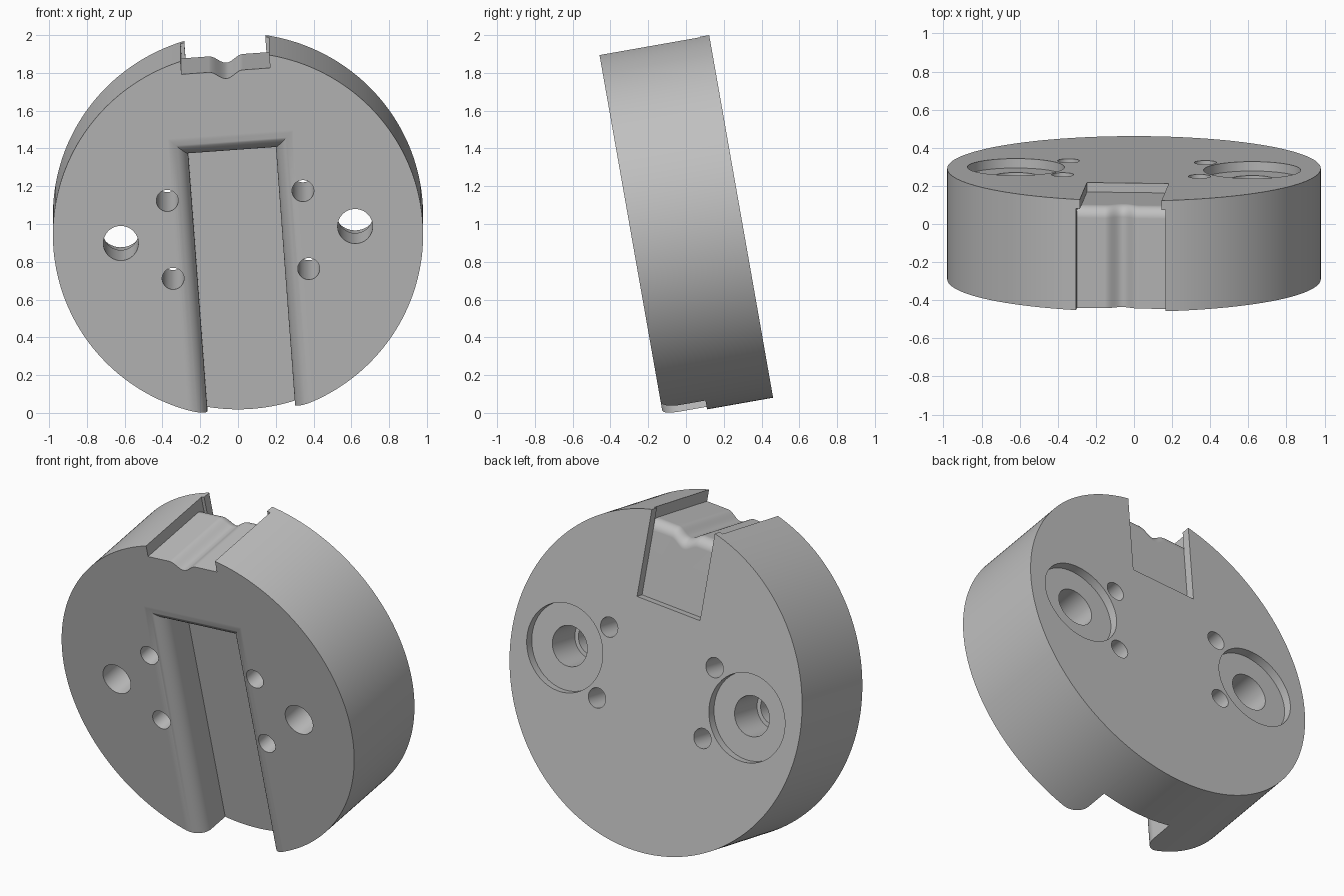
import bpy, bmesh, math
from mathutils import Matrix, Vector

if "Cube" in bpy.data.objects:
    bpy.data.objects.remove(bpy.data.objects["Cube"], do_unlink=True)

RADIUS, THICK = 0.98, 0.59
TILT, ROLL = math.radians(10), math.radians(4.2)


def loft(name, loops):
    """Closed solid through (depth, outline) pairs; depth runs from front face to back."""
    bm = bmesh.new()
    rings = [[bm.verts.new((x, y, -d)) for x, y in pts] for d, pts in loops]
    bm.faces.new(rings[0])
    bm.faces.new(rings[-1][::-1])
    for a, b in zip(rings, rings[1:]):
        for i in range(len(a)):
            j = (i + 1) % len(a)
            bm.faces.new((a[i], b[i], b[j], a[j]))
    bmesh.ops.recalc_face_normals(bm, faces=bm.faces)
    mesh = bpy.data.meshes.new(name)
    bm.to_mesh(mesh)
    bm.free()
    ob = bpy.data.objects.new(name, mesh)
    bpy.context.collection.objects.link(ob)
    return ob


def circle(x, y, r, n=48):
    return [(x + r * math.cos(math.tau * i / n), y + r * math.sin(math.tau * i / n))
            for i in range(n)]


def rect(half, low, high):
    return [(-half, low), (half, low), (half, high), (-half, high)]


def hole(x, y, r, start, end):
    return loft("hole_cutter", [(d, circle(x, y, r)) for d in (start, end)])


# Main disc
disc = loft("disc_body", [(d, circle(0, 0, RADIUS, 256)) for d in (0, THICK)])
cutters = []

# Front channel, open at the bottom, with a rounded lip
LIP, STEPS = 0.1, 12
loops = [(-0.1, rect(0.233 + LIP, -1.5, 0.44 + LIP))]
for i in range(STEPS + 1):
    t = math.pi / 2 * i / STEPS
    o = LIP * (1 - math.sin(t))
    loops.append((LIP * (1 - math.cos(t)), rect(0.233 + o, -1.5, 0.44 + o)))
loops.append((0.235, rect(0.233, -1.5, 0.44)))
cutters.append(loft("channel_cutter", loops))


# Top notch with a shallow groove, rolling over into the back recess
def notch(drop):
    floor = [(-0.235, 0.882 - drop)]
    for i in range(25):
        x = -0.09 + 0.18 * i / 24
        dip = 0.02 * (1 + math.cos(math.pi * x / 0.09))
        floor.append((x, 0.882 - dip - drop))
    return floor + [(0.235, 0.882 - drop), (0.235, 1.3), (-0.235, 1.3)]


ROLLOVER = 0.06
loops = [(-0.1, notch(0))]
for i in range(11):
    t = math.pi / 2 * i / 10
    loops.append((0.48 + ROLLOVER * math.sin(t), notch(ROLLOVER * (1 - math.cos(t)))))
loops.append((0.5405, notch(ROLLOVER)))
cutters.append(loft("notch_cutter", loops))
cutters.append(loft("recess_cutter", [(d, rect(0.215, 0.44, 1.3)) for d in (0.54, 0.7)]))

# Bolt holes: four plain, two stepped and counterbored from the back
for side in (-1, 1):
    for y in (-0.21, 0.21):
        cutters.append(hole(side * 0.36, y, 0.058, -0.1, 0.7))
    for r, start in ((0.093, -0.1), (0.117, 0.32), (0.255, 0.54)):
        cutters.append(hole(side * 0.622, 0, r, start, 0.7))
    # Small screw holes sunk into the notch floor
    pin = hole(side * 0.165, 0, 0.033, 0, 0.7)
    pin.data.transform(Matrix.Translation((0, 0.6, -0.29)) @ Matrix.Rotation(-math.pi / 2, 4, 'X'))
    cutters.append(pin)

bpy.ops.object.select_all(action='DESELECT')
bpy.context.view_layer.objects.active = disc
disc.select_set(True)
for c in cutters:
    mod = disc.modifiers.new("cut", 'BOOLEAN')
    mod.operation, mod.solver, mod.object = 'DIFFERENCE', 'EXACT', c
    bpy.ops.object.modifier_apply(modifier=mod.name)
    bpy.data.objects.remove(c, do_unlink=True)

# Lean the disc back and roll it slightly
right = Vector((1, 0, 0))
up = Vector((0, -math.sin(TILT), math.cos(TILT)))
front = Vector((0, -math.cos(TILT), -math.sin(TILT)))
frame = Matrix((right, up, front)).transposed().to_4x4()
disc.data.transform(Matrix.Translation((0, -0.29, 0.943)) @ frame @ Matrix.Rotation(ROLL, 4, 'Z'))

# Single grey finish
grey = bpy.data.materials.new("metal_grey")
grey.use_nodes = True
colour = (0.527, 0.527, 0.527, 1)
grey.diffuse_color = colour
grey.node_tree.nodes["Principled BSDF"].inputs["Base Color"].default_value = colour
disc.data.materials.clear()
disc.data.materials.append(grey)
for p in disc.data.polygons:
    p.material_index = 0

bpy.ops.object.shade_smooth_by_angle(angle=math.radians(30))
weighted = disc.modifiers.new("weighted_normals", 'WEIGHTED_NORMAL')
weighted.keep_sharp = True
